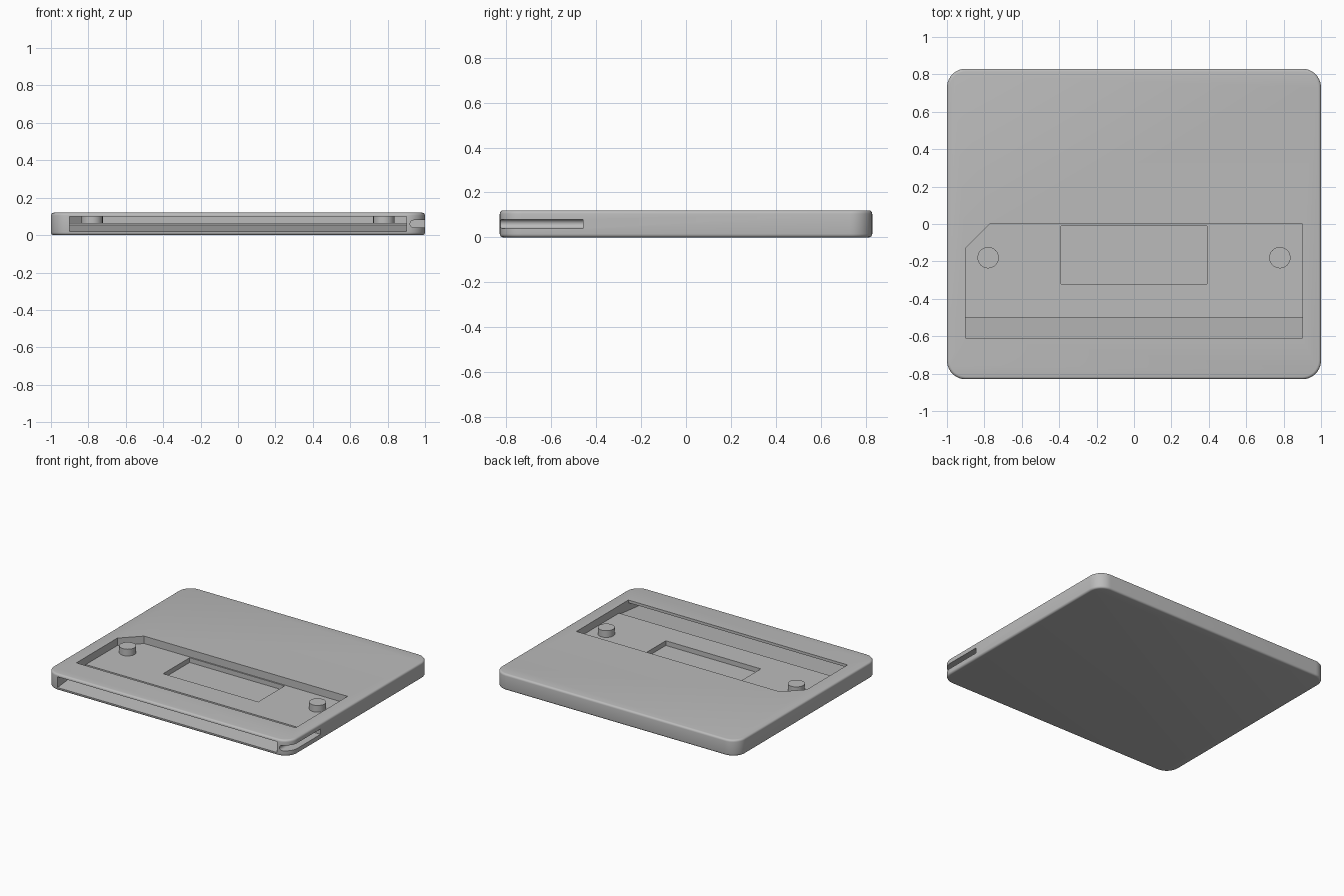
import bpy, bmesh, math
from mathutils import Matrix, Vector

if "Cube" in bpy.data.objects:
    bpy.data.objects.remove(bpy.data.objects["Cube"], do_unlink=True)

HEIGHT = 0.12
FLOOR = 0.065

grey = bpy.data.materials.new("plain grey")
grey.use_nodes = True
grey.diffuse_color = (0.5, 0.5, 0.5, 1)
grey.node_tree.nodes["Principled BSDF"].inputs["Base Color"].default_value = (0.5, 0.5, 0.5, 1)


def finish(name, bm):
    bmesh.ops.recalc_face_normals(bm, faces=bm.faces)
    mesh = bpy.data.meshes.new(name)
    bm.to_mesh(mesh)
    bm.free()
    mesh.materials.append(grey)
    obj = bpy.data.objects.new(name, mesh)
    bpy.context.collection.objects.link(obj)
    return obj


def box(bm, low, high):
    low, high = Vector(low), Vector(high)
    place = Matrix.Translation((low + high) / 2) @ Matrix.Diagonal((*(high - low), 1))
    bmesh.ops.create_cube(bm, size=1, matrix=place)


def extrude_profile(bm, points, offset):
    face = bm.faces.new([bm.verts.new(p) for p in points])
    new = bmesh.ops.extrude_face_region(bm, geom=[face])["geom"]
    bmesh.ops.translate(bm, vec=offset, verts=[v for v in new if isinstance(v, bmesh.types.BMVert)])


def smooth(obj):
    bpy.ops.object.select_all(action="DESELECT")
    obj.select_set(True)
    bpy.context.view_layer.objects.active = obj
    bpy.ops.object.shade_smooth_by_angle(angle=math.radians(30))


def carve(obj, cutter):
    mod = obj.modifiers.new("cut", "BOOLEAN")
    mod.operation, mod.solver, mod.object = "DIFFERENCE", "EXACT", cutter
    bpy.context.view_layer.objects.active = obj
    bpy.ops.object.modifier_apply(modifier=mod.name)
    bpy.data.objects.remove(cutter, do_unlink=True)


# Slab with rounded corners and softened rims
bm = bmesh.new()
box(bm, (-1, -0.83, 0), (1, 0.83, HEIGHT))
uprights = [e for e in bm.edges if abs(e.verts[0].co.z - e.verts[1].co.z) > 0.01]
bmesh.ops.bevel(bm, geom=uprights, offset=0.1, segments=10, profile=0.5, affect="EDGES")
rims = [e for e in bm.edges if abs(e.verts[0].co.z - e.verts[1].co.z) < 0.001]
bmesh.ops.bevel(bm, geom=rims, offset=0.015, segments=4, profile=0.5, affect="EDGES")
body = finish("slab_body", bm)

# Top pocket joined to the front slot and its sloping floor
bm = bmesh.new()
profile = [(-0.93, 0.01), (-0.5, 0.055), (-0.5, FLOOR), (0, FLOOR),
           (0, 0.2), (-0.61, 0.2), (-0.61, 0.1), (-0.93, 0.1)]
extrude_profile(bm, [(-0.9, y, z) for y, z in profile], (1.8, 0, 0))
bmesh.ops.bisect_plane(bm, geom=bm.verts[:] + bm.edges[:] + bm.faces[:],
                       plane_co=(-0.77, 0, 0), plane_no=(-1, 1, 0), clear_outer=True)
bmesh.ops.holes_fill(bm, edges=[e for e in bm.edges if e.is_boundary], sides=0)
carve(body, finish("pocket_cutter", bm))

# Rectangular recess in the pocket floor
bm = bmesh.new()
box(bm, (-0.39, -0.32, 0.03), (0.39, -0.01, 0.09))
carve(body, finish("recess_cutter", bm))

# Round-bottomed groove along the left side, open at the front
bm = bmesh.new()
arc = [math.pi * (0.5 + i / 10) for i in range(11)]
groove = [(0.94 + 0.02 * math.cos(a), 0.06 + 0.02 * math.sin(a)) for a in arc]
groove += [(1.1, 0.04), (1.1, 0.08)]
extrude_profile(bm, [(x, -0.95, z) for x, z in groove], (0, 0.49, 0))
carve(body, finish("groove_cutter", bm))
smooth(body)

# Two locating pegs standing on the pocket floor
for name, side in (("left_peg", 1), ("right_peg", -1)):
    bm = bmesh.new()
    low, high = FLOOR - 0.005, 0.115
    bmesh.ops.create_cone(bm, cap_ends=True, segments=40, radius1=0.057, radius2=0.057, depth=high - low,
                          matrix=Matrix.Translation((side * 0.78, -0.18, (low + high) / 2)))
    smooth(finish(name, bm))
